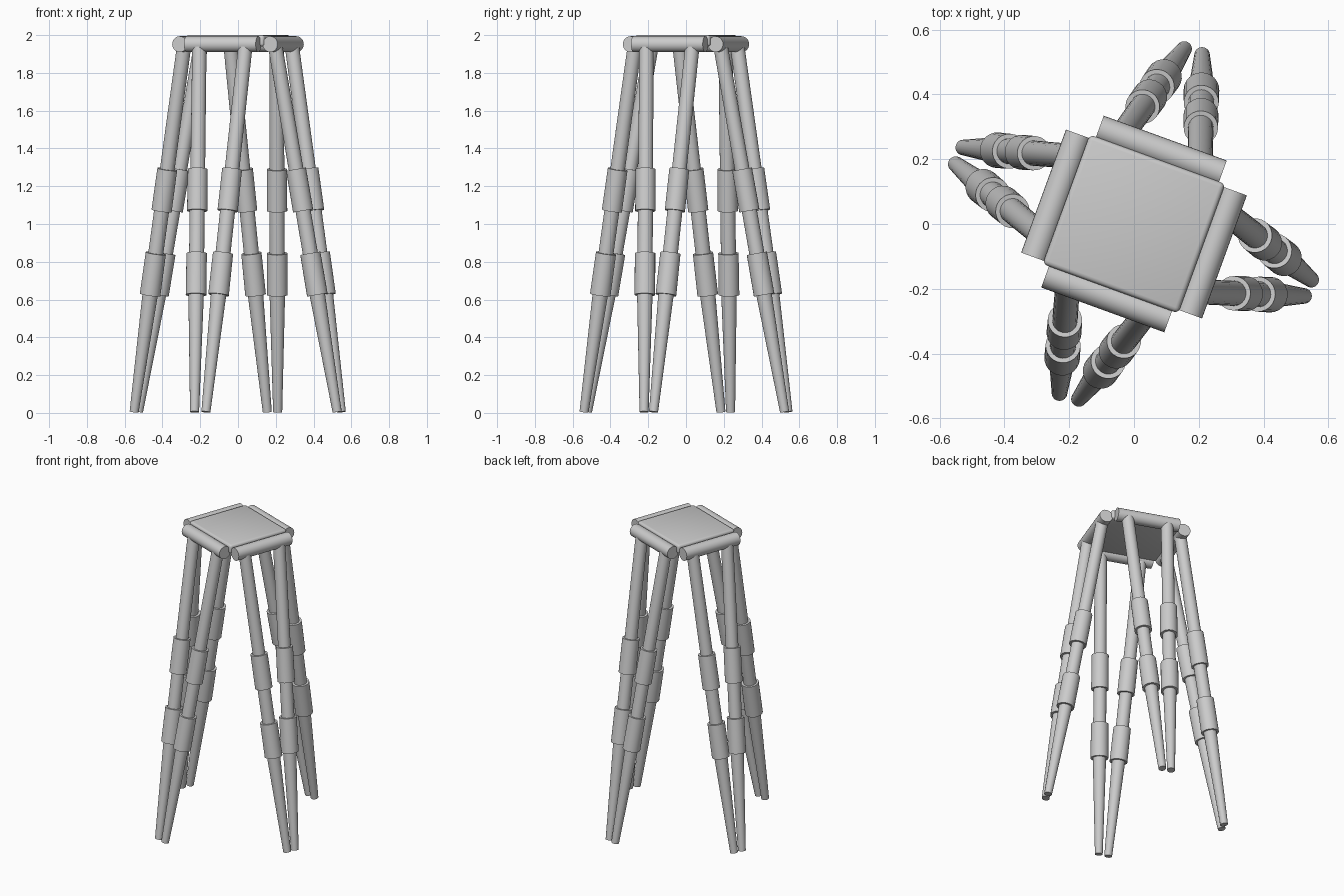
import bpy, bmesh, math
from mathutils import Vector, Matrix

if "Cube" in bpy.data.objects:
    bpy.data.objects.remove(bpy.data.objects["Cube"])

ROT = Matrix.Rotation(math.radians(-20), 4, 'Z')


def rod(name, profile, origin, axis, sides=24):
    """Lathe a (distance, radius) profile along an axis, with closed ends."""
    bm = bmesh.new()
    rings = []
    for d, r in profile:
        rings.append([bm.verts.new((r * math.cos(2 * math.pi * i / sides),
                                    r * math.sin(2 * math.pi * i / sides), d))
                      for i in range(sides)])
    for a, b in zip(rings, rings[1:]):
        for i in range(sides):
            j = (i + 1) % sides
            bm.faces.new((a[i], a[j], b[j], b[i]))
    bm.faces.new(rings[0][::-1])
    bm.faces.new(rings[-1])
    q = Vector(axis).to_track_quat('Z', 'Y').to_matrix().to_4x4()
    bm.transform(Matrix.Translation(origin) @ q)
    return finish(name, bm)


def finish(name, bm):
    me = bpy.data.meshes.new(name)
    bm.to_mesh(me)
    bm.free()
    ob = bpy.data.objects.new(name, me)
    bpy.context.collection.objects.link(ob)
    bpy.ops.object.select_all(action='DESELECT')
    ob.select_set(True)
    bpy.context.view_layer.objects.active = ob
    bpy.ops.object.shade_smooth_by_angle(angle=math.radians(35))
    return ob


# Seat panel with softened edges
bm = bmesh.new()
bmesh.ops.create_cube(bm, size=1)
bm.transform(ROT @ Matrix.Translation((0, 0, 1.97)) @ Matrix.Diagonal((0.445, 0.425, 0.06, 1)))
bmesh.ops.bevel(bm, geom=bm.edges[:], offset=0.015, segments=3, profile=0.5, affect='EDGES')
finish("seat", bm)

# Rails: name, local centre, direction along the rail
rails = [("back", (0, 0.24), (1, 0)), ("front", (0, -0.24), (1, 0)),
         ("right", (0.255, 0), (0, 1)), ("left", (-0.255, 0), (0, 1))]
# Foot positions per rail, for the leg at the -/+ end
feet = {"front": [(-0.23, -0.522), (-0.17, -0.54)],
        "back": [(0.155, 0.54), (0.21, 0.522)],
        "right": [(0.525, -0.222), (0.547, -0.172)],
        "left": [(-0.55, 0.185), (-0.527, 0.236)]}

for side, c, d in rails:
    centre = ROT @ Vector((c[0], c[1], 1.952))
    along = ROT @ Vector((d[0], d[1], 0))
    rod(side + "_rail", [(0, 0.042), (0.404, 0.042)], centre - along * 0.202, along)

    # Two splayed legs per rail, each with two sleeves and a tapered foot
    for n, (s, foot) in enumerate(zip((-1, 1), feet[side])):
        top = centre + along * 0.13 * s
        base = Vector((foot[0], foot[1], 0.005))
        axis = top - base
        k = axis.length / axis.z
        prof = [(0, 0.024), (0.62, 0.041), (0.62, 0.055), (0.84, 0.054), (0.84, 0.040),
                (1.065, 0.040), (1.065, 0.054), (1.285, 0.053), (1.285, 0.039),
                (top.z - 0.02, 0.038)]
        rod(f"{side}_leg_{n + 1}", [(z * k, r) for z, r in prof], base, axis)
